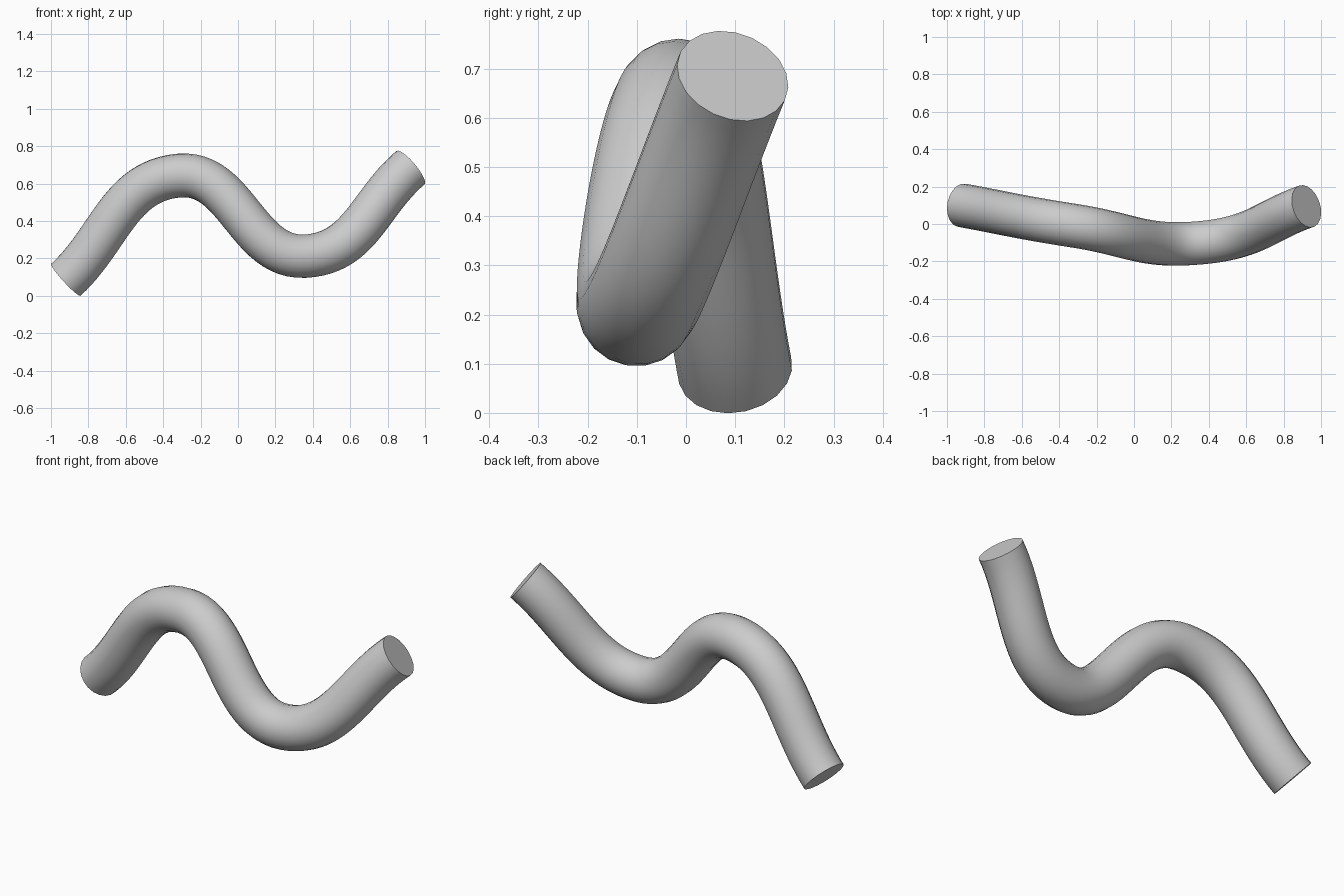
import bpy

if "Cube" in bpy.data.objects:
    bpy.data.objects.remove(bpy.data.objects["Cube"])

# Centre line of the bent tube
points = [(-0.92, 0.1, 0.086), (-0.315, -0.01, 0.643),
          (0.36, -0.1, 0.212), (0.922, 0.095, 0.685)]
curve = bpy.data.curves.new("bent_tube", 'CURVE')
curve.dimensions = '3D'
curve.resolution_u = 24
curve.bevel_depth = 0.117
curve.bevel_resolution = 8
curve.use_fill_caps = True
spline = curve.splines.new('BEZIER')
spline.bezier_points.add(len(points) - 1)
for bp, co in zip(spline.bezier_points, points):
    bp.co = co
    bp.handle_left_type = bp.handle_right_type = 'AUTO'
tube = bpy.data.objects.new("bent_tube", curve)
bpy.context.collection.objects.link(tube)

# Solid mesh with smooth sides and sharp end caps
bpy.context.view_layer.objects.active = tube
tube.select_set(True)
bpy.ops.object.convert(target='MESH')
bpy.ops.object.shade_smooth_by_angle()
